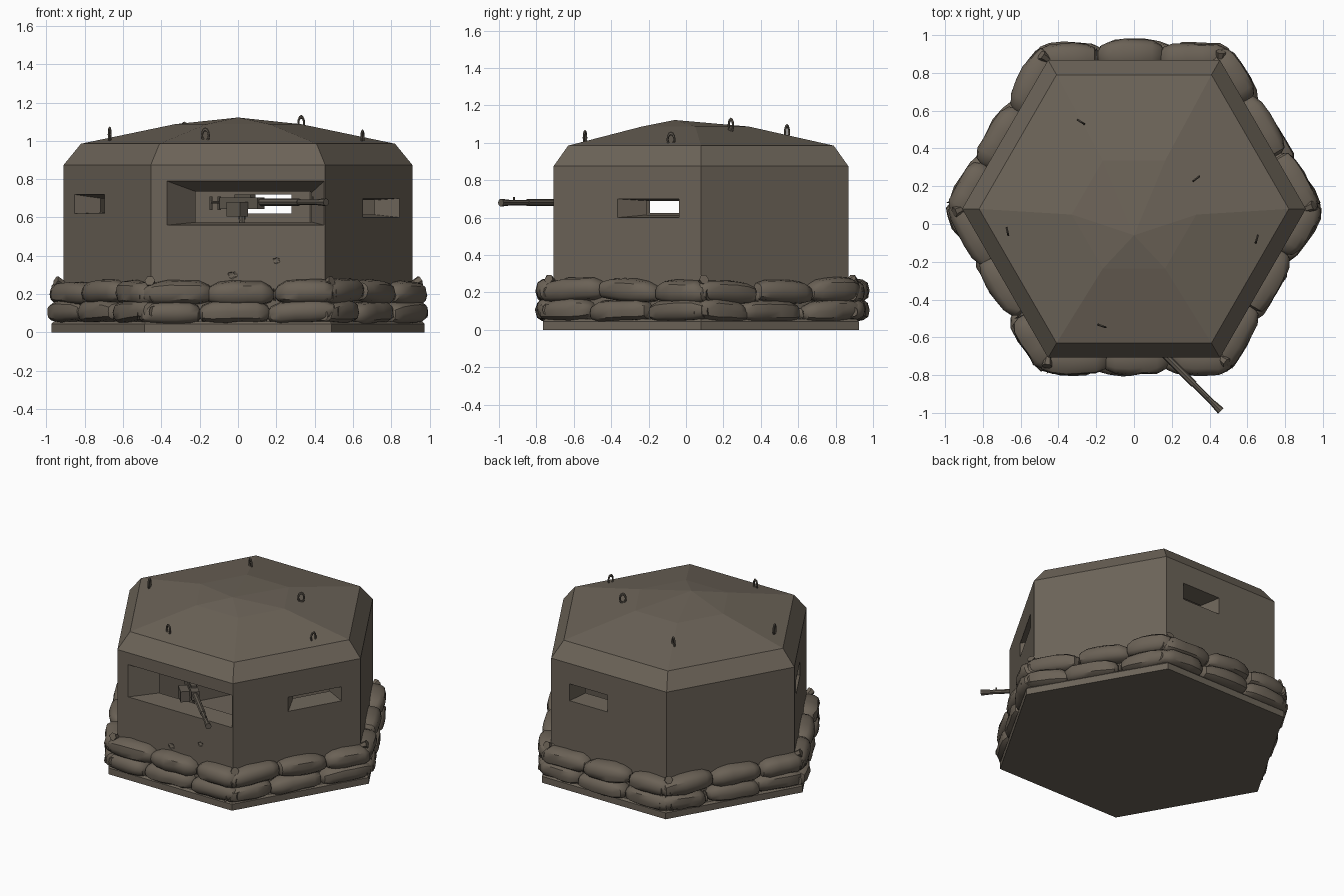
import bpy, bmesh, math, random
from mathutils import Vector

if "Cube" in bpy.data.objects:
    bpy.data.objects.remove(bpy.data.objects["Cube"])

random.seed(4)
CY = 0.08          # centre of the hexagon in y
WALL = 0.788       # distance from centre to wall face
Z = Vector((0, 0, 1))


def material(name, rgb):
    m = bpy.data.materials.new(name)
    m.diffuse_color = (*rgb, 1)
    m.use_nodes = True
    m.node_tree.nodes["Principled BSDF"].inputs["Base Color"].default_value = m.diffuse_color
    return m


CONCRETE = material("weathered concrete", (0.150, 0.126, 0.098))
SACK = material("dusty sackcloth", (0.146, 0.121, 0.093))
METAL = material("dull metal", (0.120, 0.103, 0.082))


def finish(bm, name, mat, angle=None):
    bmesh.ops.recalc_face_normals(bm, faces=bm.faces)
    me = bpy.data.meshes.new(name)
    bm.to_mesh(me)
    bm.free()
    me.materials.append(mat)
    ob = bpy.data.objects.new(name, me)
    bpy.context.collection.objects.link(ob)
    if angle:
        bpy.ops.object.select_all(action='DESELECT')
        ob.select_set(True)
        bpy.context.view_layer.objects.active = ob
        bpy.ops.object.shade_smooth_by_angle(angle=math.radians(angle))
    return ob


def wall_point(k, u, d, z):
    """Point on wall k (0 = front, counter-clockwise): u along, d outward."""
    a = math.radians(-90 + 60 * k)
    return Vector((math.cos(a) * d - math.sin(a) * u,
                   CY + math.sin(a) * d + math.cos(a) * u, z))


def loft(bm, rings):
    """Skin a list of equally long point rings and close both ends."""
    vs = [[bm.verts.new(p) for p in r] for r in rings]
    n = len(vs[0])
    for a, b in zip(vs, vs[1:]):
        for i in range(n):
            bm.faces.new((a[i], a[(i + 1) % n], b[(i + 1) % n], b[i]))
    bm.faces.new(vs[0][::-1])
    bm.faces.new(vs[-1])


def hexagon(r, z, cy=CY):
    return [(r * math.cos(i * math.pi / 3), cy + r * math.sin(i * math.pi / 3), z)
            for i in range(6)]


def cut(target, cutter):
    mod = target.modifiers.new("cut", 'BOOLEAN')
    mod.operation, mod.solver, mod.object = 'DIFFERENCE', 'EXACT', cutter
    bpy.context.view_layer.objects.active = target
    bpy.ops.object.modifier_apply(modifier=mod.name)
    bpy.data.objects.remove(cutter)


def rod(bm, p, q, r, n=8, r2=None):
    p, q = Vector(p), Vector(q)
    ax = (q - p).normalized()
    s = ax.cross(Z if abs(ax.z) < 0.9 else Vector((1, 0, 0))).normalized()
    t = ax.cross(s)
    loft(bm, [[c + (s * math.cos(2 * math.pi * i / n) + t * math.sin(2 * math.pi * i / n)) * rr
               for i in range(n)] for c, rr in ((p, r), (q, r2 or r))])


# Base slab
bm = bmesh.new()
loft(bm, [hexagon(0.975, 0), hexagon(0.975, 0.045), hexagon(0.96, 0.058)])
finish(bm, "base_slab", CONCRETE)

# Bunker body with chamfered eaves and a low faceted roof
bm = bmesh.new()
loft(bm, [hexagon(0.91, 0.03), hexagon(0.91, 0.875), hexagon(0.82, 0.985),
          hexagon(0.33, 1.087, 0.05)])
top = max(bm.faces, key=lambda f: f.calc_center_median().z)
apex = bmesh.ops.poke(bm, faces=[top])["verts"][0]
apex.co = (0, -0.06, 1.122)
bmesh.ops.triangulate(bm, faces=[f for f in bm.faces if f.calc_center_median().z > 0.99])
body = finish(bm, "bunker_body", CONCRETE)

# Hollow room
bm = bmesh.new()
loft(bm, [hexagon(0.75, 0.06), hexagon(0.75, 0.9)])
cut(body, finish(bm, "room_cutter", CONCRETE))

# Splayed openings: wall, outer (u0, u1, z0, z1), inner (u0, u1, z0, z1)
OPENINGS = [
    (0, (-0.37, 0.45, 0.56, 0.79), (-0.22, 0.39, 0.575, 0.735)),
    (1, (-0.06, 0.32, 0.60, 0.70), (0.04, 0.30, 0.615, 0.69)),
    (5, (-0.34, -0.03, 0.62, 0.72), (-0.31, -0.06, 0.625, 0.70)),
    (3, (-0.31, -0.01, 0.61, 0.73), (-0.28, -0.05, 0.62, 0.72)),
]
for k, outer, inner in OPENINGS:
    bm = bmesh.new()
    rings = []
    for f in (-0.3, 1.2):
        u0, u1, z0, z1 = [a + (b - a) * f for a, b in zip(outer, inner)]
        d = WALL - 0.14 * f
        rings.append([wall_point(k, u, d, z)
                      for u, z in ((u0, z0), (u1, z0), (u1, z1), (u0, z1))])
    loft(bm, rings)
    cut(body, finish(bm, "opening_cutter", CONCRETE))

# Shell craters and cracks: wall, u, z, half width, half height
CRATERS = [
    (0, -0.44, 0.84, 0.07, 0.05), (0, -0.35, 0.41, 0.065, 0.05), (0, 0.38, 0.45, 0.018, 0.02),
    (0, 0.20, 0.375, 0.018, 0.015), (0, -0.03, 0.30, 0.025, 0.018), (0, 0.02, 0.83, 0.05, 0.006),
    (0, -0.45, 0.62, 0.018, 0.025), (1, -0.13, 0.50, 0.04, 0.032), (1, 0.22, 0.87, 0.04, 0.01),
    (2, 0.13, 0.52, 0.03, 0.03), (2, 0.05, 0.73, 0.05, 0.008), (3, 0.29, 0.48, 0.045, 0.032),
    (3, -0.16, 0.47, 0.02, 0.03), (4, 0.1, 0.42, 0.03, 0.025), (5, 0.03, 0.50, 0.028, 0.026),
    (5, -0.31, 0.53, 0.015, 0.02),
]
for k, u, z, w, h in CRATERS:
    bm = bmesh.new()
    bmesh.ops.create_icosphere(bm, subdivisions=2, radius=1)
    for v in bm.verts:
        c = v.co * random.uniform(0.8, 1.2)
        v.co = wall_point(k, u + c.x * w, WALL + c.y * min(w, h) * 0.6, z + c.z * h)
    cut(body, finish(bm, "crater_cutter", CONCRETE))

# Sandbags: lofted pillows with tied, flared ends
STATIONS = [(-1.0, 0.5), (-0.94, 0.3), (-0.86, 0.68), (-0.6, 0.93), (-0.2, 1.0),
            (0.2, 1.0), (0.6, 0.93), (0.86, 0.68), (0.94, 0.3), (1.0, 0.5)]


def sandbag(bm, k, u0, u1, d, z, depth, height):
    mid, half, n = (u0 + u1) / 2, (u1 - u0) / 2 + 0.015, 12
    tilt, lean = random.uniform(-0.012, 0.012), random.uniform(-0.008, 0.008)
    rings = []
    for s, scale in STATIONS:
        lump = scale * random.uniform(0.93, 1.06)
        ring = []
        for i in range(n):
            a = 2 * math.pi * i / n
            c, e = math.cos(a), math.sin(a)
            x = math.copysign(abs(c) ** 0.75, c) * depth * lump * random.uniform(0.95, 1.04)
            y = math.copysign(abs(e) ** 0.75, e) * height * lump * random.uniform(0.95, 1.04)
            ring.append(wall_point(k, mid + s * half, d + lean * s + x,
                                   z + tilt * s - 0.012 * s ** 4 + y))
        rings.append(ring)
    loft(bm, rings)


ROWS = [("lower_sandbags", 0.105, 0.060, 0.798, (-0.51, -0.20, 0.16, 0.51)),
        ("upper_sandbags", 0.208, 0.064, 0.795, (-0.50, -0.14, 0.20, 0.50))]
for name, z, height, d, ends in ROWS:
    bm = bmesh.new()
    for k in range(6):
        for j in range(3):
            bulge = 0.018 if k == 3 and j == 1 else 0
            shift = random.uniform(-0.03, 0.03) if j == 1 else 0
            sandbag(bm, k, ends[j] + shift, ends[j + 1] + shift, d + bulge,
                    z + random.uniform(-0.005, 0.008), 0.084, height)
    finish(bm, name, SACK, 40)

# Loose sack ties sticking out at the corners
bm = bmesh.new()
for i in range(6):
    a = i * math.pi / 3
    for z in (0.12, 0.25):
        p = Vector((0.91 * math.cos(a), CY + 0.91 * math.sin(a), z))
        q = p + Vector((math.cos(a + 0.4) * 0.045, math.sin(a + 0.4) * 0.045, 0.02))
        rod(bm, p, q, 0.018, 6, 0.028)
finish(bm, "sack_ties", SACK)

# Lifting loops on the roof (x, y, top height)
for x, y, z in ((-0.67, -0.04, 1.075), (-0.17, -0.54, 1.07), (0.33, 0.24, 1.135),
                (0.65, -0.08, 1.06), (-0.28, 0.54, 1.10)):
    bpy.ops.mesh.primitive_torus_add(major_radius=0.019, minor_radius=0.006,
                                     major_segments=12, minor_segments=6,
                                     location=(x, y, z - 0.042),
                                     rotation=(math.pi / 2, 0, x * 2))
    loop = bpy.context.object
    loop.name = "lifting_loop"
    loop.scale.y = 1.7
    loop.data.materials.append(METAL)
    bpy.ops.object.shade_smooth_by_angle(angle=math.radians(50))

# Machine gun aimed diagonally out of the front opening
AIM = Vector((1, -1, 0)).normalized()
SIDE = Vector((1, 1, 0)).normalized()


def gun(s, side=0, up=0):
    """Point s behind the muzzle, offset sideways and upward."""
    return Vector((0.46, -0.99, 0.68)) - AIM * s + SIDE * side + Z * up


def block(bm, s0, s1, width, z0, z1, side=0):
    loft(bm, [[gun(s, side + a * width, b) for a, b in ((-1, z0), (1, z0), (1, z1), (-1, z1))]
              for s in (s0, s1)])


bm = bmesh.new()
rod(bm, gun(0), gun(0.06), 0.021, 8, 0.016)          # flash hider
rod(bm, gun(0.05), gun(0.52), 0.015, 8)              # barrel
rod(bm, gun(0.2), gun(0.5), 0.019, 8)                # cooling jacket
block(bm, 0.48, 0.76, 0.026, -0.035, 0.025)          # receiver
block(bm, 0.54, 0.66, 0.018, 0.02, 0.04)             # feed cover
block(bm, 0.55, 0.65, 0.03, -0.075, 0.0, -0.055)     # ammunition box
rod(bm, gun(0.10, 0, 0.01), gun(0.10, 0, 0.03), 0.005, 6)
for side in (-0.03, 0.03):
    rod(bm, gun(0.76, side, 0), gun(0.82, side, 0), 0.008, 6)
    rod(bm, gun(0.82, side, -0.04), gun(0.82, side, 0.03), 0.010, 6)
finish(bm, "machine_gun", METAL, 35)

# Gun tripod standing on the room floor
bm = bmesh.new()
hub = gun(0.62, 0, -0.09)
rod(bm, hub, gun(0.62, 0, -0.03), 0.018)
for s, side in ((0.56, -0.14), (0.56, 0.14), (0.85, 0)):
    foot = gun(s, side)
    foot.z = 0.06
    rod(bm, hub, foot, 0.012, 6)
finish(bm, "gun_tripod", METAL)
